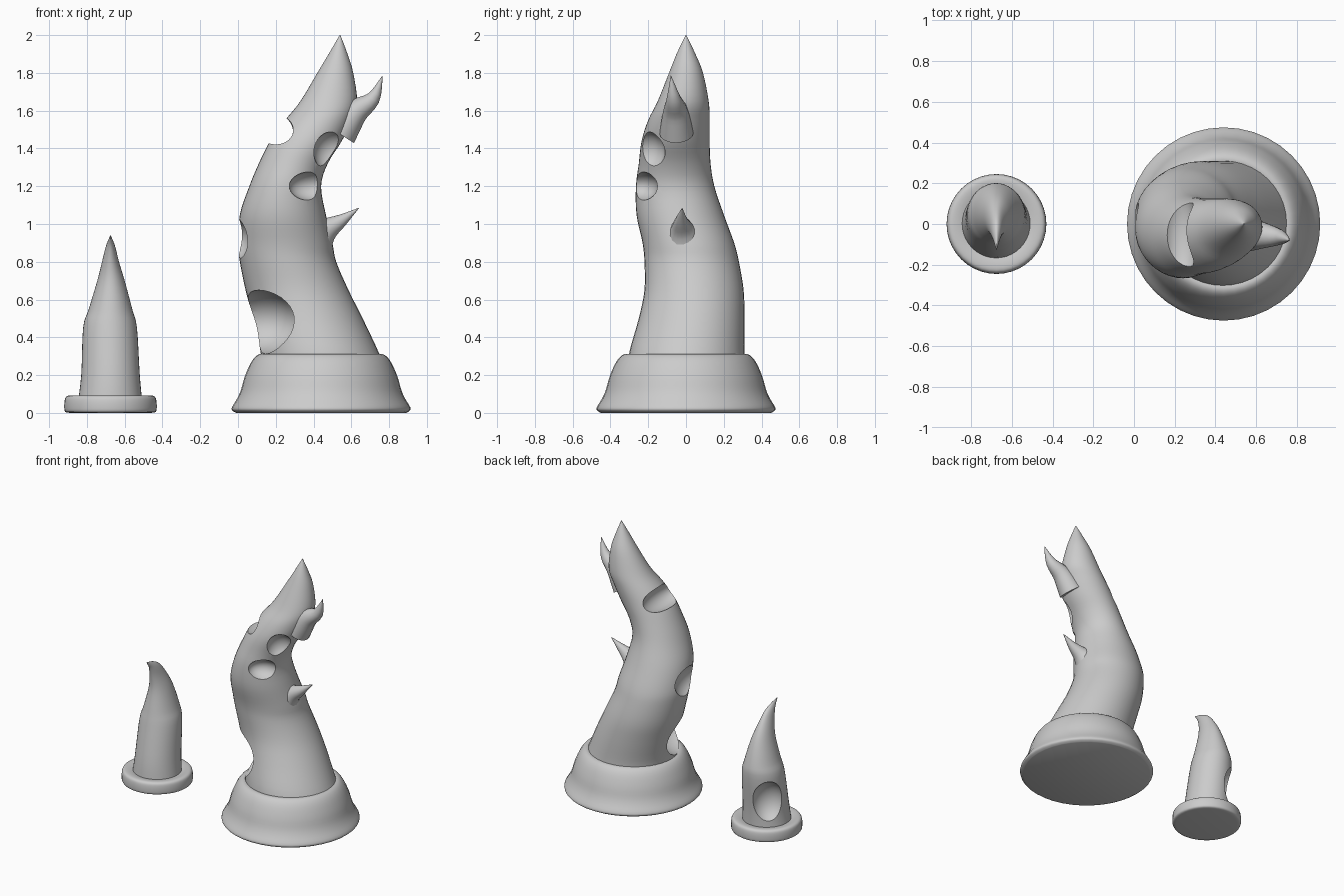
import bpy, bmesh, math
from mathutils import Vector

if "Cube" in bpy.data.objects:
    bpy.data.objects.remove(bpy.data.objects["Cube"])


def skin(name, rings):
    """Skin closed rings of points into a capped mesh object."""
    bm = bmesh.new()
    rows = [[bm.verts.new(p) for p in r] for r in rings]
    n = len(rows[0])
    for a, b in zip(rows, rows[1:]):
        for i in range(n):
            j = (i + 1) % n
            bm.faces.new((a[i], a[j], b[j], b[i]))
    bm.faces.new(rows[0][::-1])
    bm.faces.new(rows[-1])
    bmesh.ops.recalc_face_normals(bm, faces=bm.faces)
    me = bpy.data.meshes.new(name)
    bm.to_mesh(me)
    bm.free()
    ob = bpy.data.objects.new(name, me)
    bpy.context.collection.objects.link(ob)
    return ob


def smooth_rows(keys, steps):
    """Catmull-Rom interpolation through rows of numbers."""
    out = []
    for i in range(len(keys) - 1):
        p0, p1, p2 = keys[max(i - 1, 0)], keys[i], keys[i + 1]
        p3 = keys[min(i + 2, len(keys) - 1)]
        for s in range(steps):
            t = s / steps
            out.append([0.5 * (2 * b + (c - a) * t + (2 * a - 5 * b + 4 * c - d) * t * t
                               + (3 * b - a - 3 * c + d) * t ** 3)
                        for a, b, c, d in zip(p0, p1, p2, p3)])
    return out + [list(keys[-1])]


def horn(name, keys, n=40, steps=4):
    """Loft level ellipses given as z, x min, x max, y min, y max."""
    rings = []
    for z, x0, x1, y0, y1 in smooth_rows(keys, steps):
        rings.append([((x0 + x1) / 2 + (x1 - x0) / 2 * math.cos(k * math.tau / n),
                       (y0 + y1) / 2 + (y1 - y0) / 2 * math.sin(k * math.tau / n), z)
                      for k in range(n)])
    return skin(name, rings)


def collar(name, x, profile, n=40):
    """Turned ring around a horn's foot."""
    return skin(name, [[(x + r * math.cos(k * math.tau / n), r * math.sin(k * math.tau / n), z)
                        for k in range(n)] for r, z in smooth_rows(profile, 3)])


def spike(name, path, n=16):
    """Tapered thorn along x, y, z, radius points."""
    rows = smooth_rows(path, 4)
    pts = [Vector(r[:3]) for r in rows]
    rings = []
    for i, p in enumerate(pts):
        d = (pts[min(i + 1, len(pts) - 1)] - pts[max(i - 1, 0)]).normalized()
        u = d.cross(Vector((0, 1, 0))).normalized()
        v = d.cross(u)
        rings.append([p + rows[i][3] * (u * math.cos(k * math.tau / n) + v * math.sin(k * math.tau / n))
                      for k in range(n)])
    return skin(name, rings)


def scoop(ob, loc, radii):
    """Bite an ellipsoid hollow out of an object."""
    bpy.ops.mesh.primitive_uv_sphere_add(segments=32, ring_count=18, radius=1, location=loc)
    cut = bpy.context.object
    cut.scale = radii
    cut.hide_render = True
    mod = ob.modifiers.new("scoop", 'BOOLEAN')
    mod.operation = 'DIFFERENCE'
    mod.solver = 'EXACT'
    mod.object = cut
    bpy.context.view_layer.objects.active = ob
    bpy.ops.object.modifier_apply(modifier=mod.name)
    bpy.data.objects.remove(cut)


# large twisted horn
big = horn("large_horn", [
    (0.20, 0.12, 0.79, -0.31, 0.32), (0.32, 0.12, 0.745, -0.30, 0.31),
    (0.50, 0.08, 0.66, -0.25, 0.31), (0.65, 0.04, 0.585, -0.22, 0.305),
    (0.80, 0.01, 0.52, -0.22, 0.28), (0.90, 0.0, 0.50, -0.23, 0.255),
    (1.05, 0.01, 0.465, -0.262, 0.20), (1.20, 0.06, 0.44, -0.265, 0.15),
    (1.32, 0.11, 0.475, -0.25, 0.13), (1.44, 0.17, 0.55, -0.235, 0.125),
    (1.55, 0.25, 0.60, -0.20, 0.125), (1.65, 0.33, 0.63, -0.15, 0.12),
    (1.80, 0.42, 0.61, -0.09, 0.09), (1.90, 0.48, 0.58, -0.05, 0.05),
    (2.00, 0.538, 0.542, -0.002, 0.002)])

# eroded hollows: foot, left flank, upper notch, two front dents
for loc, radii in [((0.11, -0.13, 0.48), (0.22, 0.22, 0.17)),
                   ((-0.02, -0.04, 0.92), (0.09, 0.16, 0.11)),
                   ((0.225, -0.05, 1.485), (0.09, 0.22, 0.08)),
                   ((0.50, -0.21, 1.38), (0.10, 0.10, 0.11)),
                   ((0.40, -0.25, 1.20), (0.13, 0.10, 0.08))]:
    scoop(big, loc, radii)

# thorns on the right side
low = spike("lower_thorn", [(0.40, -0.01, 0.91, 0.12), (0.47, -0.02, 0.97, 0.065),
                            (0.55, -0.025, 1.02, 0.033), (0.64, -0.02, 1.085, 0.001)])
top = spike("upper_thorn", [(0.54, -0.05, 1.48, 0.09), (0.62, -0.055, 1.59, 0.068),
                            (0.715, -0.065, 1.665, 0.038), (0.765, -0.08, 1.785, 0.001)])

# large flared collar
big_ring = collar("large_collar", 0.44, [
    (0.45, 0.0), (0.47, 0.012), (0.472, 0.03), (0.445, 0.075), (0.425, 0.12), (0.405, 0.19),
    (0.375, 0.26), (0.345, 0.30), (0.315, 0.312), (0.28, 0.30)])

# small hooked horn with a hollow at the back
small = horn("small_horn", [
    (0.04, -0.85, -0.505, -0.17, 0.17), (0.20, -0.83, -0.52, -0.155, 0.175),
    (0.45, -0.82, -0.535, -0.11, 0.20), (0.55, -0.79, -0.56, -0.09, 0.19),
    (0.70, -0.745, -0.60, -0.065, 0.14), (0.80, -0.72, -0.63, -0.07, 0.085),
    (0.88, -0.70, -0.65, -0.09, 0.02), (0.92, -0.685, -0.665, -0.115, -0.05),
    (0.94, -0.676, -0.674, -0.13, -0.12)])
scoop(small, (-0.815, 0.165, 0.28), (0.13, 0.13, 0.16))

small_ring = collar("small_collar", -0.675, [
    (0.215, 0.0), (0.24, 0.006), (0.245, 0.03), (0.243, 0.065), (0.235, 0.085),
    (0.215, 0.092), (0.18, 0.088), (0.14, 0.075)])

# smooth shading with crisp hollow rims
bpy.ops.object.select_all(action='DESELECT')
for ob in (big, low, top, big_ring, small, small_ring):
    ob.select_set(True)
bpy.context.view_layer.objects.active = big
bpy.ops.object.shade_smooth_by_angle(angle=math.radians(40))
